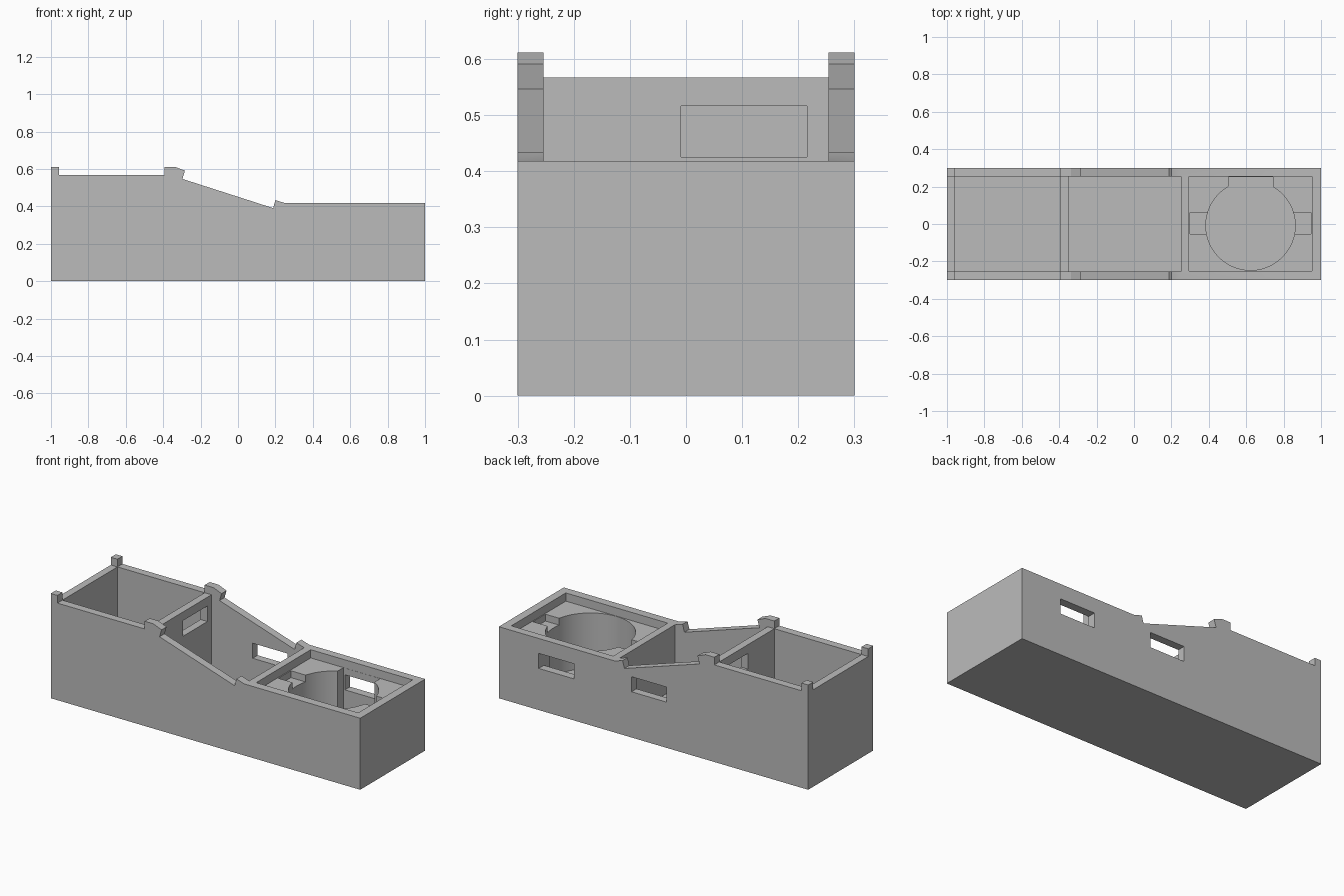
import bpy, bmesh
from mathutils import Vector

cube = bpy.data.objects.get("Cube")
if cube:
    bpy.data.objects.remove(cube, do_unlink=True)

WALL_Y = 0.254   # inner face of the long walls
FLOOR = 0.045

grey = bpy.data.materials.new("plain_grey")
grey.use_nodes = True
grey.diffuse_color = (0.5, 0.5, 0.5, 1)
grey.node_tree.nodes["Principled BSDF"].inputs["Base Color"].default_value = (0.5, 0.5, 0.5, 1)


def add_object(name, bm):
    bmesh.ops.recalc_face_normals(bm, faces=bm.faces)
    mesh = bpy.data.meshes.new(name)
    bm.to_mesh(mesh)
    bm.free()
    obj = bpy.data.objects.new(name, mesh)
    mesh.materials.append(grey)
    bpy.context.collection.objects.link(obj)
    return obj


def box(name, x, y, z):
    bm = bmesh.new()
    bmesh.ops.create_cube(bm, size=1)
    for v in bm.verts:
        v.co = Vector(r[0] if c < 0 else r[1] for c, r in zip(v.co, (x, y, z)))
    return add_object(name, bm)


def cylinder(name, center, radius, z):
    bm = bmesh.new()
    bmesh.ops.create_cone(bm, cap_ends=True, segments=96, radius1=radius,
                          radius2=radius, depth=z[1] - z[0])
    bmesh.ops.translate(bm, verts=bm.verts, vec=(*center, sum(z) / 2))
    return add_object(name, bm)


# Body: side outline extruded across the full width
outline = [(-1, 0), (1, 0), (1, .418), (.25, .418), (.2, .434), (.188, .391),
           (-.297, .547), (-.284, .591), (-.337, .612), (-.393, .612),
           (-.393, .567), (-.957, .567), (-.957, .612), (-1, .612)]
bm = bmesh.new()
face = bm.faces.new([bm.verts.new((x, -.3, z)) for x, z in outline])
side = bmesh.ops.extrude_face_region(bm, geom=[face])
bmesh.ops.translate(bm, vec=(0, .6, 0),
                    verts=[g for g in side["geom"] if isinstance(g, bmesh.types.BMVert)])
body = add_object("organizer_body", bm)

across = (-WALL_Y, WALL_Y)
cutters = [
    # Lower the end wall and divider between the corner posts
    box("post_gap", (-1.1, -.349), across, (.567, .8)),
    # Tall and sloped compartments
    box("tall_compartment", (-.957, -.393), across, (FLOOR, .81)),
    box("sloped_compartment", (-.349, .25), across, (FLOOR, .82)),
    # Round holder with recessed ledge, side notches and rear slot
    box("ledge_recess", (.293, .952), (-.25, .253), (.37, .83)),
    cylinder("round_well", (.623, -.008), .239, (FLOOR, .84)),
    box("side_notches", (.299, .947), (-.054, .061), (.33, .85)),
    box("rear_slot", (.504, .743), (0, .252), (FLOOR, .86)),
    # Openings in the back wall and the divider
    box("holder_window", (.515, .742), (.2, .4), (.243, .331)),
    box("sloped_window", (-.083, .142), (.2, .4), (.267, .355)),
    box("divider_window", (-.45, -.3), (-.009, .216), (.425, .516)),
]

for cutter in cutters:
    cutter.hide_render = True
    cut = body.modifiers.new(cutter.name, "BOOLEAN")
    cut.operation = "DIFFERENCE"
    cut.solver = "EXACT"
    cut.object = cutter

# Bake the cuts and drop the cutters
bpy.context.view_layer.update()
graph = bpy.context.evaluated_depsgraph_get()
baked = bpy.data.meshes.new_from_object(body.evaluated_get(graph))
body.modifiers.clear()
body.data = baked
for cutter in cutters:
    bpy.data.objects.remove(cutter, do_unlink=True)
baked.materials.clear()
baked.materials.append(grey)
for poly in baked.polygons:
    poly.material_index = 0

bpy.ops.object.select_all(action="DESELECT")
body.select_set(True)
bpy.context.view_layer.objects.active = body
bpy.ops.object.shade_smooth_by_angle(angle=.35)
